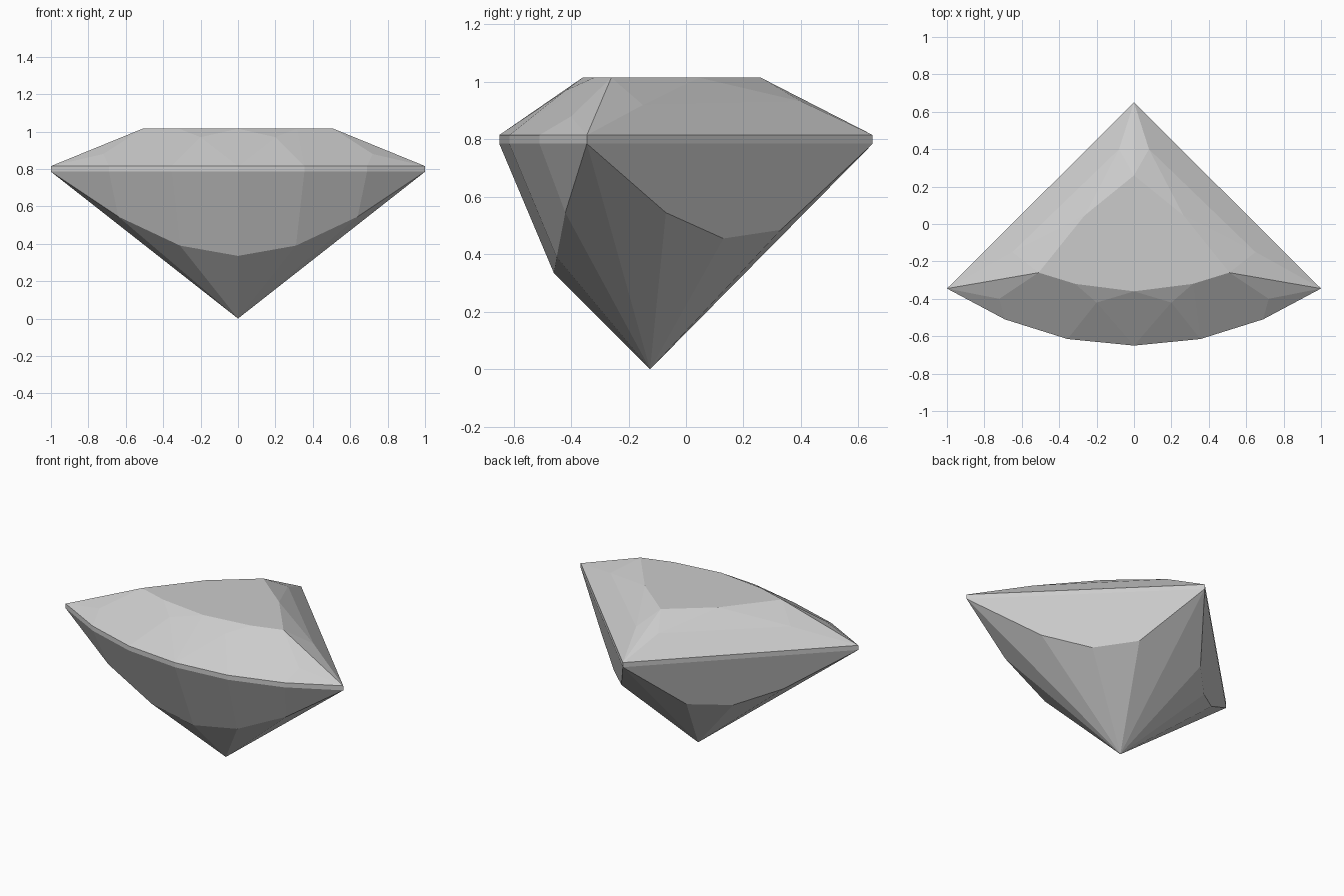
import bpy
import bmesh

cube = bpy.data.objects.get("Cube")
if cube:
    bpy.data.objects.remove(cube, do_unlink=True)

# One grey stone colour
stone = bpy.data.materials.new("stone_grey")
stone.use_nodes = True
colour = (0.6, 0.6, 0.6, 1)
stone.diffuse_color = colour
stone.node_tree.nodes["Principled BSDF"].inputs["Base Color"].default_value = colour

GIRDLE_LOW, GIRDLE_HIGH, TABLE = 0.785, 0.815, 1.015

# Right half of the outline: straight back edges, bowed front
outline = [(0, 0.65), (1, -0.345), (0.69, -0.51), (0.355, -0.615), (0, -0.65)]
table = [(0, 0.26), (0.265, 0.045), (0.51, -0.26), (0.315, -0.32), (0, -0.36)]

# Star points between girdle and table
crown = [(0.08, 0.4, 0.932), (0.65, -0.15, 0.92),
         (0.72, -0.4, 0.88), (0.2, -0.42, 0.97)]

# Lower break of the pavilion, then the bottom tip
pavilion = [(0.235, 0.33, 0.485), (0.43, 0.13, 0.455), (0.655, -0.07, 0.545),
            (0.64, -0.42, 0.545), (0.31, -0.45, 0.39), (0, -0.46, 0.335)]
tip = [(0, -0.125, 0)]

points = [(x, y, z) for x, y in outline for z in (GIRDLE_LOW, GIRDLE_HIGH)]
points += [(x, y, TABLE) for x, y in table] + crown + pavilion + tip

# Mirror the points and wrap them in one faceted convex skin
bm = bmesh.new()
for x, y, z in points:
    bm.verts.new((x, y, z))
    if x > 0:
        bm.verts.new((-x, y, z))
hull = bmesh.ops.convex_hull(bm, input=bm.verts)
loose = {v for v in hull["geom_interior"] + hull["geom_unused"]
         if isinstance(v, bmesh.types.BMVert)}
bmesh.ops.delete(bm, geom=list(loose), context='VERTS')
bmesh.ops.dissolve_limit(bm, angle_limit=0.02, verts=bm.verts, edges=bm.edges)
bmesh.ops.recalc_face_normals(bm, faces=bm.faces)

mesh = bpy.data.meshes.new("cut_gem")
bm.to_mesh(mesh)
bm.free()
mesh.materials.append(stone)
gem = bpy.data.objects.new("cut_gem", mesh)
bpy.context.collection.objects.link(gem)
